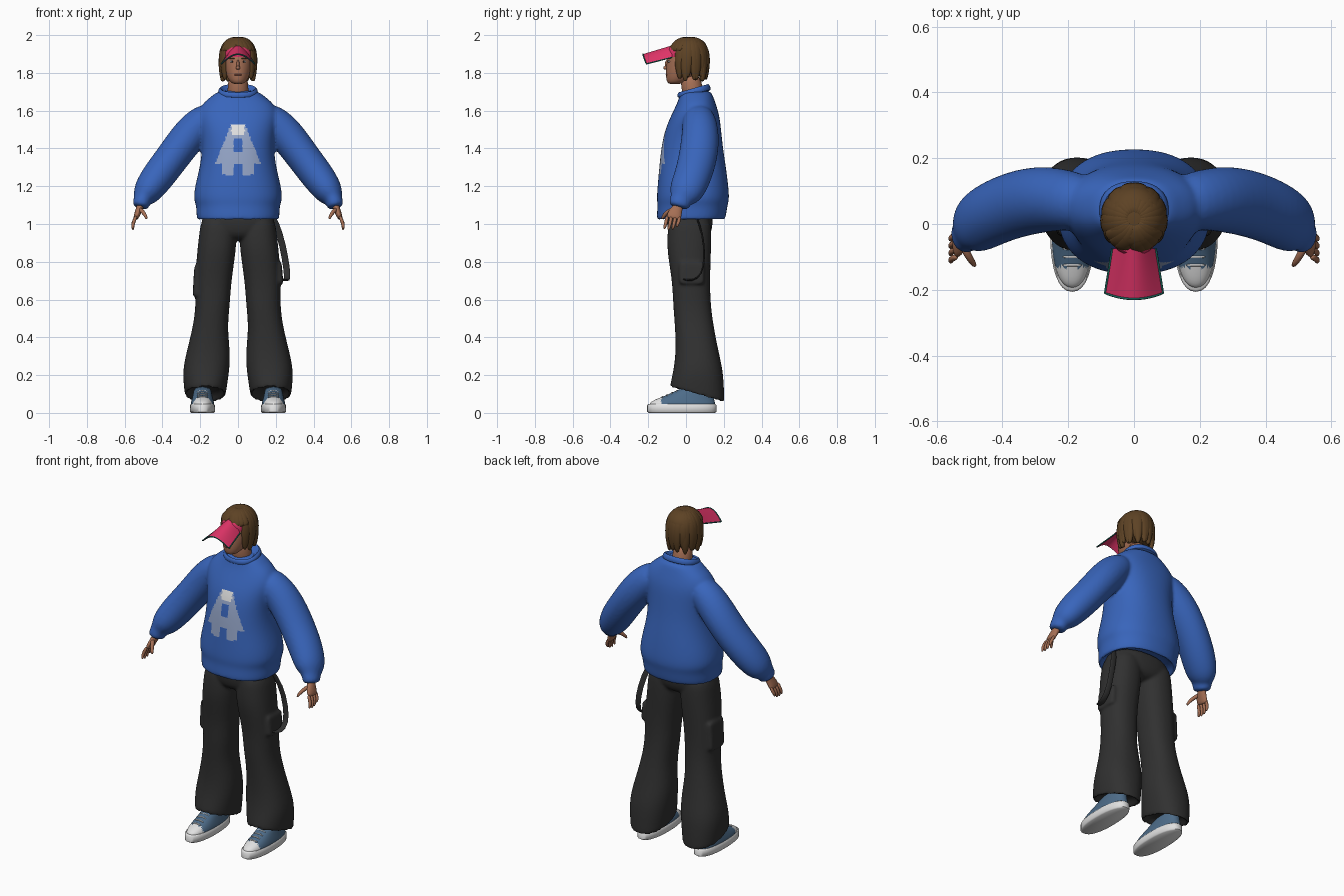
import bpy, bmesh, math
from mathutils import Vector, Matrix

if "Cube" in bpy.data.objects:
    bpy.data.objects.remove(bpy.data.objects["Cube"], do_unlink=True)


def material(name, r, g, b):
    m = bpy.data.materials.new(name)
    m.use_nodes = True
    m.diffuse_color = (r, g, b, 1)
    node = m.node_tree.nodes["Principled BSDF"]
    node.inputs["Base Color"].default_value = (r, g, b, 1)
    node.inputs["Roughness"].default_value = 0.8
    return m


BLUE = material("sweater blue", 0.04, 0.13, 0.5)
PALE = material("print pale blue", 0.3, 0.38, 0.58)
WHITE = material("white", 0.75, 0.75, 0.75)
BLACK = material("trouser black", 0.03, 0.03, 0.03)
SKIN = material("skin", 0.38, 0.16, 0.09)
LIP = material("lip", 0.28, 0.09, 0.06)
HAIR = material("hair brown", 0.11, 0.055, 0.018)
PINK = material("visor pink", 0.75, 0.035, 0.14)
TEAL = material("trim teal", 0.01, 0.14, 0.11)
DENIM = material("shoe blue", 0.075, 0.15, 0.25)


def bridge(bm, rings, n=24, power=2.3):
    """Skin superellipse rings (centre, u, v) into a capped body."""
    def curve(c):
        return math.copysign(abs(c) ** (2 / power), c)
    loops = []
    for c, u, v in rings:
        angles = [2 * math.pi * i / n for i in range(n)]
        loops.append([bm.verts.new(c + u * curve(math.cos(a)) + v * curve(math.sin(a)))
                      for a in angles])
    for a, b in zip(loops, loops[1:]):
        for i in range(n):
            j = (i + 1) % n
            bm.faces.new((a[i], a[j], b[j], b[i]))
    bm.faces.new(loops[0])
    bm.faces.new(loops[-1])


def stack(bm, rows, x=0, **kw):
    """Horizontal rings: (z, dx, y, rx, ry[, tilt])."""
    rings = []
    for z, dx, y, rx, ry, *tilt in rows:
        rings.append((Vector((x + dx, y, z)), Vector((rx, 0, 0)),
                      Vector((0, ry, tilt[0] if tilt else 0))))
    bridge(bm, rings, **kw)


def tube(bm, rows, ref=(0, 1, 0), side=1, n=12):
    """Rings square to a path: (x, y, z, width, thickness)."""
    pts = [Vector((r[0] * side, r[1], r[2])) for r in rows]
    rings = []
    for i, r in enumerate(rows):
        t = (pts[min(i + 1, len(pts) - 1)] - pts[max(i - 1, 0)]).normalized()
        u = Vector(ref)
        u = (u - t * u.dot(t)).normalized()
        rings.append((pts[i], u * r[3], t.cross(u) * r[4]))
    bridge(bm, rings, n=n, power=2)


def blob(bm, centre, size):
    bmesh.ops.create_uvsphere(bm, u_segments=16, v_segments=10, radius=1,
                              matrix=Matrix.Translation(centre) @ Matrix.Diagonal((*size, 1)))


def build(name, bm, *mats, subsurf=0, voxel=0, smooth=4, rule=None):
    """Finish a mesh; the rule picks a material from a face's centre and normal."""
    bmesh.ops.recalc_face_normals(bm, faces=bm.faces)
    mesh = bpy.data.meshes.new(name)
    bm.to_mesh(mesh)
    bm.free()
    ob = bpy.data.objects.new(name, mesh)
    bpy.context.scene.collection.objects.link(ob)
    if subsurf:
        ob.modifiers.new("round", "SUBSURF").levels = subsurf
        ob.modifiers["round"].render_levels = subsurf
    if voxel:
        m = ob.modifiers.new("merge", "REMESH")
        m.mode, m.voxel_size = "VOXEL", voxel
        m = ob.modifiers.new("soften", "SMOOTH")
        m.factor, m.iterations = 0.5, smooth
    if ob.modifiers:
        graph = bpy.context.evaluated_depsgraph_get()
        mesh = bpy.data.meshes.new_from_object(ob.evaluated_get(graph))
        ob.modifiers.clear()
        ob.data = mesh
    mesh.materials.clear()
    for m in mats:
        mesh.materials.append(m)
    for p in mesh.polygons:
        p.material_index = rule(p.center, p.normal) if rule else 0
    mesh.shade_smooth()
    mesh.set_sharp_from_angle(angle=math.radians(50))
    return ob


# Sweater: body and sleeves merged, with an abstract pale print on the chest
def chest_print(c, n):
    x, z = abs(c.x), c.z
    if n.y > -0.3 or c.y > 0:
        return 0
    if 1.47 < z < 1.53 and x < 0.035:
        return 2
    if 1.32 < z < 1.52 and x < 0.04 + (1.52 - z) * 0.4:
        return 0 if 1.38 < z < 1.45 and x < 0.025 else 1
    return 1 if 1.26 < z <= 1.32 and 0.025 < x < 0.085 else 0


bm = bmesh.new()
stack(bm, [(1.07, 0, .03, .18, .15), (1.03, 0, .03, .2, .165), (1.015, 0, .025, .215, .178),
           (1.04, 0, .028, .222, .185), (1.1, 0, .035, .222, .186), (1.13, 0, .037, .238, .194),
           (1.2, 0, .037, .23, .189), (1.3, 0, .035, .203, .178), (1.4, 0, .032, .19, .165),
           (1.5, 0, .037, .2, .15), (1.58, 0, .05, .22, .127), (1.64, 0, .055, .19, .102),
           (1.68, 0, .055, .135, .088), (1.71, 0, .05, .1, .08)])
for s in (1, -1):
    tube(bm, [(.12, .06, 1.6, .08, .07), (.215, .075, 1.52, .095, .095),
              (.29, .075, 1.43, .103, .094), (.36, .06, 1.335, .103, .09),
              (.425, .035, 1.25, .1, .09), (.475, .005, 1.18, .095, .08),
              (.495, -.015, 1.148, .078, .064), (.505, -.025, 1.13, .06, .048),
              (.512, -.034, 1.11, .056, .046), (.518, -.04, 1.085, .053, .043)], side=s, n=20)
build("sweater", bm, BLUE, PALE, WHITE, subsurf=2, voxel=0.009, rule=chest_print)

bm = bmesh.new()
stack(bm, [(1.68, 0, .045, .105, .09, .02), (1.7, 0, .042, .108, .09, .022),
           (1.718, 0, .04, .1, .083, .022), (1.722, 0, .04, .088, .073, .022),
           (1.69, 0, .04, .078, .064, .022)])
build("collar", bm, BLUE, subsurf=1)

# Trousers: hips, two flared legs and side pockets merged
bm = bmesh.new()
stack(bm, [(1.08, 0, .02, .185, .125), (1.0, 0, .02, .198, .122),
           (.95, 0, .02, .19, .115), (.91, 0, .02, .1, .08)])
for s in (1, -1):
    legs = [(1.06, .1, .02, .09, .11), (.95, .106, .018, .1, .117), (.85, .114, .016, .103, .117),
            (.7, .132, .027, .097, .1), (.57, .133, .031, .09, .1), (.45, .148, .045, .092, .103),
            (.32, .157, .06, .117, .114), (.22, .17, .065, .125, .133),
            (.13, .173, .06, .113, .143, -.03), (.09, .173, .06, .108, .145, -.04),
            (.1, .173, .06, .095, .13, -.04), (.15, .173, .06, .08, .11, -.03)]
    stack(bm, [(z, x * s, *rest) for z, x, *rest in legs])
for x, z, h in ((.21, .74, .12), (-.21, .7, .17)):
    stack(bm, [(z - h / 2, x, .03, .028, .065), (z - h / 2 + .01, x, .03, .03, .068),
               (z + h / 2 - .01, x, .03, .022, .068), (z + h / 2, x, .03, .018, .065)], power=5)
build("trousers", bm, BLACK, subsurf=2, voxel=0.009, smooth=3)

bm = bmesh.new()
tube(bm, [(.18, .05, 1.05, .018, .005), (.222, .09, .95, .018, .005), (.25, .1, .82, .018, .005),
          (.262, .085, .73, .018, .005), (.258, .03, .695, .018, .005),
          (.24, -.02, .71, .018, .005)], ref=(1, 0, 0))
build("hanging_strap", bm, BLACK, subsurf=1)

# Shoes and hands
for s, label in ((1, "left"), (-1, "right")):
    x = .188 * s
    bm = bmesh.new()
    stack(bm, [(0, 0, -.022, .06, .175), (.006, 0, -.022, .066, .184),
               (.04, 0, -.022, .067, .184), (.046, 0, -.022, .062, .178)], x, n=32)
    build(label + "_sole", bm, WHITE)
    bm = bmesh.new()
    stack(bm, [(.03, 0, -.02, .063, .178), (.05, 0, -.02, .063, .177), (.07, 0, -.01, .058, .16),
               (.1, 0, .03, .05, .115), (.14, 0, .06, .044, .075)], x)
    build(label + "_shoe_upper", bm, DENIM, WHITE, subsurf=2, rule=lambda c, n: int(c.y < -.13))
    bm = bmesh.new()
    for i in range(4):
        y, z = -.125 + .025 * i, .086 + .01 * i
        tube(bm, [(x - .032, y, z - .006, .004, .004), (x, y, z + .004, .004, .004),
                  (x + .032, y, z - .006, .004, .004)], n=8)
    build(label + "_laces", bm, WHITE, subsurf=1)

    bm = bmesh.new()
    tube(bm, [(.508, -.03, 1.13, .026, .021), (.518, -.042, 1.09, .026, .02),
              (.528, -.056, 1.065, .037, .018), (.538, -.064, 1.04, .041, .016),
              (.543, -.066, 1.025, .036, .011)], side=s)
    for i in range(4):
        y, drop = -.099 + .022 * i, (.005, 0, .003, .015)[i]
        tube(bm, [(.538, y, 1.045, .01, .01), (.553, y - .006, 1.01, .0105, .01),
                  (.558, y - .012, .985 + drop, .009, .009),
                  (.555, y - .017, .967 + drop, .006, .006)], side=s, n=8)
    tube(bm, [(.523, -.06, 1.08, .014, .013), (.505, -.095, 1.067, .013, .012),
              (.49, -.118, 1.045, .011, .01), (.482, -.128, 1.025, .006, .006)], side=s, n=8)
    build(label + "_hand", bm, SKIN, subsurf=1)

# Head, neck and face
bm = bmesh.new()
stack(bm, [(1.74, 0, -.06, .024, .03), (1.752, 0, -.052, .043, .05), (1.78, 0, -.03, .06, .077),
           (1.82, 0, -.02, .071, .086), (1.87, 0, -.006, .076, .096), (1.92, 0, 0, .078, .091),
           (1.95, 0, .005, .06, .07)], power=2)
stack(bm, [(1.64, 0, .045, .062, .06), (1.7, 0, .035, .055, .055), (1.8, 0, .02, .053, .058)],
      power=2)
blob(bm, (0, -.107, 1.827), (.012, .014, .01))
blob(bm, (0, -.1, 1.845), (.008, .012, .024))
for s in (1, -1):
    blob(bm, (.077 * s, .005, 1.85), (.008, .015, .026))
build("head", bm, SKIN, subsurf=1)

for name, mat, places in (
        ("eye_whites", WHITE, [(.03, -.089, 1.86, .013, .006, .005)]),
        ("irises", BLACK, [(.03, -.094, 1.86, .0045, .003, .0045)]),
        ("eyebrows", HAIR, [(.03, -.092, 1.876, .017, .006, .003)]),
        ("lips", LIP, [(.006, -.1, 1.79, .016, .008, .005)])):
    bm = bmesh.new()
    for px, py, pz, *size in places:
        for s in (1, -1):
            blob(bm, (px * s, py, pz), size)
    build(name, bm, mat)

# Hair: a cap covered by overlapping locks
bm = bmesh.new()
stack(bm, [(1.775, 0, .055, .065, .05), (1.85, 0, .05, .088, .066), (1.9, 0, .03, .092, .088),
           (1.94, 0, .018, .092, .1), (1.975, 0, .015, .066, .075), (1.99, 0, .015, .03, .035)],
      power=2)
LOCK = [(.1, 1.982, .012), (.55, 1.975, .024), (.88, 1.94, .028), (1, 1.89, .028),
        (.99, 1.83, .025), (.9, 1.785, .017), (.85, 1.765, .006)]
for i in range(-11, 13):
    a = math.radians(15 * i)
    front = abs(i) < 4
    tilt = math.copysign(.2, i) if front else .05 * math.sin(i * 3)
    lift = .012 * math.sin(i * 2.3)
    rows = []
    for k, (r, z, w) in enumerate(LOCK[:4] if front else LOCK):
        b = a + tilt * k / 3
        drop = lift if k > 3 else (.02 if front and k == 3 else 0)
        rows.append((.092 * r * math.sin(b), .015 - .101 * r * math.cos(b), z + drop, w, .013))
    tube(bm, rows, ref=(math.cos(a), math.sin(a), 0), n=8)
build("hair", bm, HAIR, subsurf=1)

# Visor: arched bill, trim along its edge, and headband
def bill_point(s, t):
    arch = math.cos(s * math.pi / 2)
    return Vector((s * (.066 + .022 * t), -.075 - .153 * t + .018 * s * s * t,
                   1.882 - .034 * t + (.063 - .012 * t) * arch))


bm = bmesh.new()
grid = [[bm.verts.new(bill_point(i / 8 - 1, j / 6)) for i in range(17)] for j in range(7)]
for a, b in zip(grid, grid[1:]):
    for i in range(16):
        bm.faces.new((a[i], a[i + 1], b[i + 1], b[i]))
bmesh.ops.recalc_face_normals(bm, faces=bm.faces)
bmesh.ops.solidify(bm, geom=bm.faces[:], thickness=.005)
build("visor_bill", bm, PINK)

bm = bmesh.new()
edge = [(-1, j / 6) for j in range(7)] + [(i / 8 - 1, 1) for i in range(1, 17)]
edge += [(1, 1 - j / 6) for j in range(1, 7)]
tube(bm, [(*bill_point(s, t), .0035, .0035) for s, t in edge], ref=(.1, .2, 1), n=8)
build("visor_trim", bm, TEAL)

bm = bmesh.new()
stack(bm, [(1.885, 0, 0, .08, .1), (1.895, 0, 0, .082, .101), (1.925, 0, 0, .081, .097),
           (1.935, 0, 0, .076, .09)], power=2, n=32)
build("visor_headband", bm, PINK)
